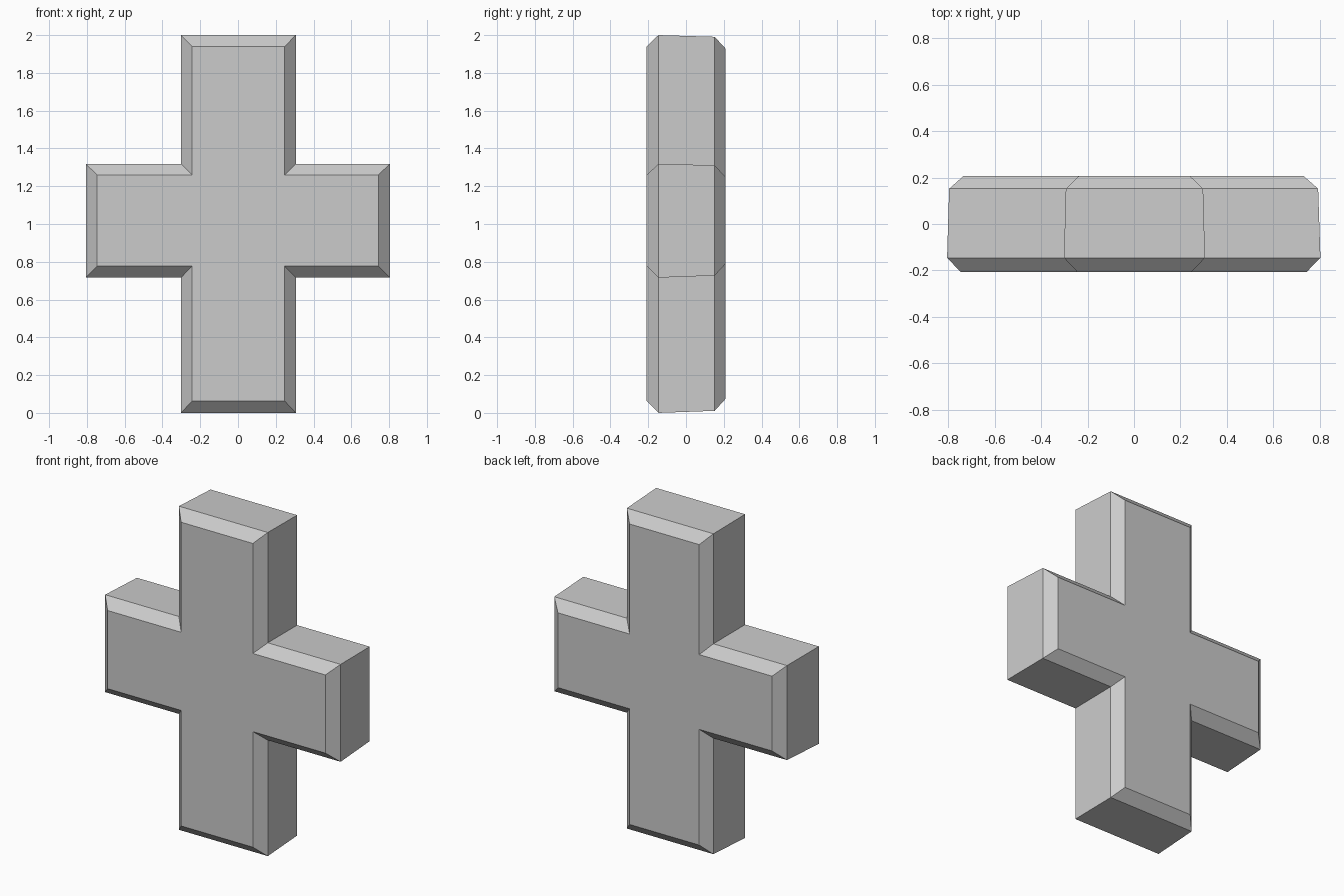
import bpy
import bmesh

if "Cube" in bpy.data.objects:
    bpy.data.objects.remove(bpy.data.objects["Cube"], do_unlink=True)

# Plain grey material
grey = bpy.data.materials.new("light_grey")
grey.use_nodes = True
colour = (0.6, 0.6, 0.6, 1)
grey.diffuse_color = colour
grey.node_tree.nodes["Principled BSDF"].inputs["Base Color"].default_value = colour


def cross_ring(bm, y, arm_x, post_x, post_z, arm_z):
    """Twelve-cornered cross outline at depth y; each argument is a (low, high) pair."""
    (al, ar), (pl, pr), (bottom, top), (low, high) = arm_x, post_x, post_z, arm_z
    outline = [(pl, bottom), (pr, bottom), (pr, low), (ar, low), (ar, high), (pr, high),
               (pr, top), (pl, top), (pl, high), (al, high), (al, low), (pl, low)]
    return [bm.verts.new((x, y, z)) for x, z in outline]


# Cross body: front face, front rim, slightly drafted back rim, back face
bm = bmesh.new()
rings = [
    cross_ring(bm, -0.208, (-0.746, 0.743), (-0.243, 0.247), (0.063, 1.94), (0.777, 1.26)),
    cross_ring(bm, -0.146, (-0.806, 0.804), (-0.302, 0.306), (0, 2), (0.716, 1.318)),
    cross_ring(bm, 0.152, (-0.797, 0.794), (-0.294, 0.298), (0.011, 1.991), (0.727, 1.311)),
    cross_ring(bm, 0.208, (-0.734, 0.73), (-0.236, 0.24), (0.073, 1.93), (0.788, 1.25)),
]
bm.faces.new(rings[0])
bm.faces.new(rings[-1][::-1])
for a, b in zip(rings, rings[1:]):
    for i in range(len(a)):
        j = (i + 1) % len(a)
        bm.faces.new((a[i], a[j], b[j], b[i]))
bmesh.ops.recalc_face_normals(bm, faces=bm.faces)

mesh = bpy.data.meshes.new("cross_body")
bm.to_mesh(mesh)
bm.free()
mesh.materials.append(grey)
bpy.context.collection.objects.link(bpy.data.objects.new("cross_body", mesh))
